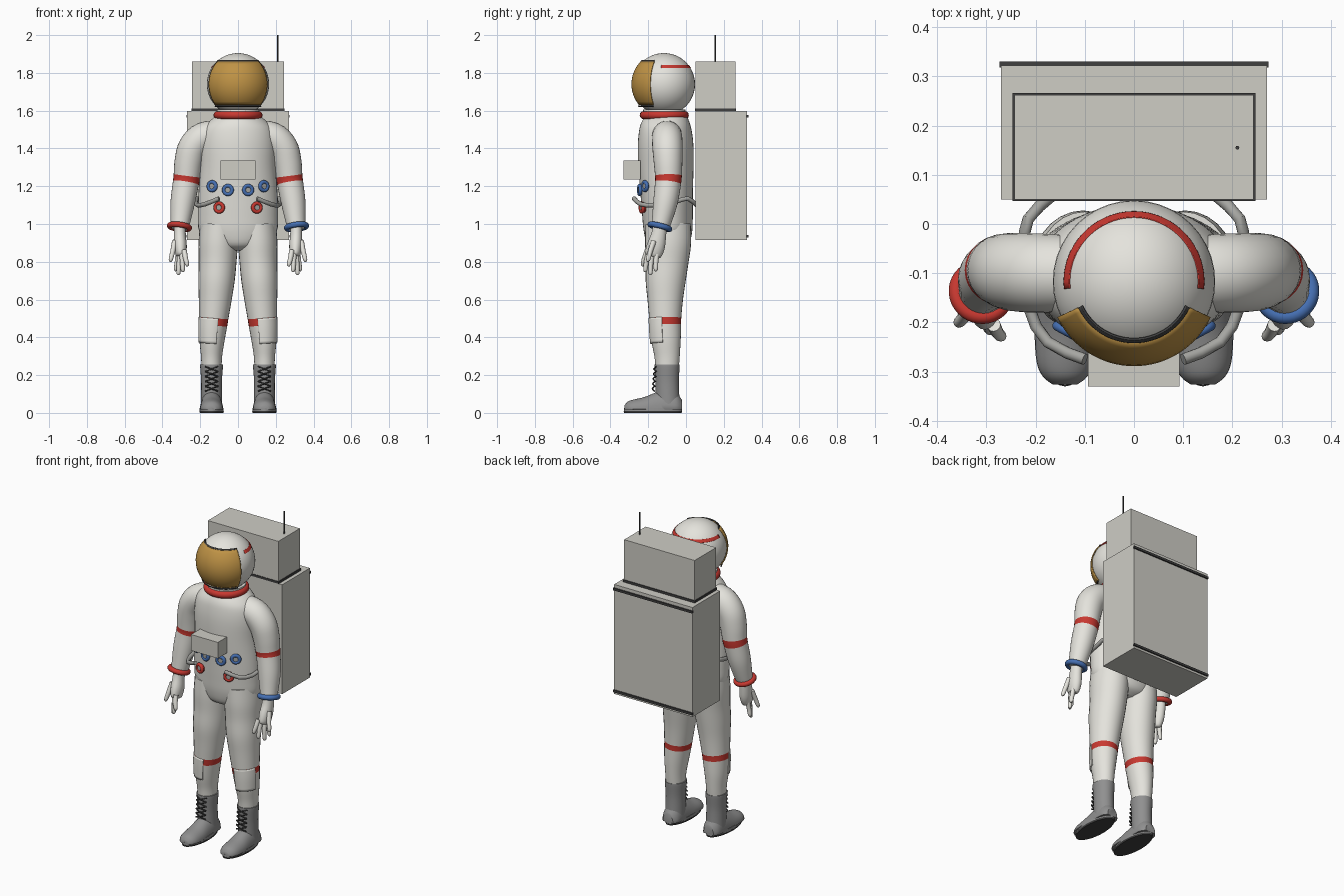
import bpy, bmesh, math
from mathutils import Vector

cube = bpy.data.objects.get("Cube")
if cube:
    bpy.data.objects.remove(cube)


def material(name, r, g, b):
    m = bpy.data.materials.new(name)
    m.use_nodes = True
    m.diffuse_color = (r, g, b, 1)
    bsdf = next(n for n in m.node_tree.nodes if n.type == 'BSDF_PRINCIPLED')
    bsdf.inputs["Base Color"].default_value = (r, g, b, 1)
    bsdf.inputs["Roughness"].default_value = 0.7
    return m


SUIT = material("suit white", .78, .77, .72)
PACK = material("pack grey white", .62, .61, .56)
RED = material("signal red", .58, .04, .03)
BLUE = material("signal blue", .06, .16, .45)
GOLD = material("visor gold", .52, .29, .06)
BOOT = material("boot grey", .28, .28, .28)
HOSE = material("hose grey", .38, .38, .36)
DARK = material("dark trim", .05, .05, .05)


def finish(bm, name, mats, angle=40):
    bmesh.ops.recalc_face_normals(bm, faces=bm.faces)
    me = bpy.data.meshes.new(name)
    bm.to_mesh(me)
    bm.free()
    for m in mats:
        me.materials.append(m)
    me.polygons.foreach_set("use_smooth", [True] * len(me.polygons))
    me.set_sharp_from_angle(angle=math.radians(angle))
    ob = bpy.data.objects.new(name, me)
    bpy.context.collection.objects.link(ob)
    return ob


def thicken(ob, t):
    mod = ob.modifiers.new("thickness", 'SOLIDIFY')
    mod.thickness = t
    return ob


def box(name, x, y, z, mat):
    bm = bmesh.new()
    bmesh.ops.create_cube(bm, size=1)
    for v in bm.verts:
        v.co = [a + (b - a) * (c + .5) for (a, b), c in zip((x, y, z), v.co)]
    return finish(bm, name, [mat], 20)


def resample(st, steps):
    """Smooth path through stations, with the segment number of each point."""
    out = []
    for i in range(len(st) - 1):
        p0, p1, p2, p3 = (st[max(0, min(len(st) - 1, i + k))] for k in (-1, 0, 1, 2))
        for s in range(steps):
            t = s / steps
            out.append((i, [.5 * (2 * b + (c - a) * t + (2 * a - 5 * b + 4 * c - d) * t * t
                                  + (3 * b - a - 3 * c + d) * t ** 3)
                            for a, b, c, d in zip(p0, p1, p2, p3)]))
    return out + [(len(st) - 1, list(st[-1]))]


def loft(name, st, mat, side=1, steps=4, n=28, arc=None, stripe=None, floor=None):
    """Elliptical sections (x, y, z, rx, ry) swept along a path."""
    pts = resample([s if len(s) == 5 else (*s, s[3]) for s in st], steps if len(st) > 2 else 1)
    pos = [Vector(p[:3]) for _, p in pts]
    bm, rings = bmesh.new(), []
    a0, a1 = arc or (0, 360)
    count = n if arc is None else n + 1
    for i, (_, p) in enumerate(pts):
        t = (pos[min(i + 1, len(pos) - 1)] - pos[max(i - 1, 0)]).normalized()
        u = Vector((1, 0, 0))
        u = (u - t * t.dot(u)).normalized()
        v = t.cross(u)
        ring = []
        for k in range(count):
            a = math.radians(a0 + (a1 - a0) * k / n)
            co = pos[i] + u * p[3] * math.cos(a) + v * p[4] * math.sin(a)
            if floor is not None:
                co.z = max(co.z, floor)
            co.x *= side
            ring.append(bm.verts.new(co))
        rings.append(ring)
    for i in range(len(rings) - 1):
        for k in range(n):
            q = (k + 1) % count
            f = bm.faces.new((rings[i][k], rings[i][q], rings[i + 1][q], rings[i + 1][k]))
            f.material_index = int(stripe is not None and pts[i][0] == stripe)
    if arc is None:
        bm.faces.new(rings[0])
        bm.faces.new(rings[-1])
    return finish(bm, name, [mat, RED] if stripe is not None else [mat])


HEAD = Vector((0, -.117, 1.74))


def dome_patch(name, r, az, lat, mat, t=.006):
    """Piece of a sphere around the head; azimuth 0 points to the front."""
    bm, rows, n, m = bmesh.new(), [], 32, 12
    for j in range(m + 1):
        b = math.radians(lat[0] + (lat[1] - lat[0]) * j / m)
        row = []
        for i in range(n + 1):
            a = math.radians(az[0] + (az[1] - az[0]) * i / n)
            row.append(bm.verts.new(HEAD + r * Vector(
                (math.sin(a) * math.cos(b), -math.cos(a) * math.cos(b), math.sin(b)))))
        rows.append(row)
    for j in range(m):
        for i in range(n):
            bm.faces.new((rows[j][i], rows[j][i + 1], rows[j + 1][i + 1], rows[j + 1][i]))
    return thicken(finish(bm, name, [mat]), t)


def ring(name, loc, axis, major, minor, mat):
    bpy.ops.mesh.primitive_torus_add(major_radius=major, minor_radius=minor, location=loc,
                                     major_segments=36, minor_segments=12,
                                     rotation=Vector(axis).to_track_quat('Z', 'Y').to_euler())
    ob = bpy.context.object
    ob.name = name
    ob.data.materials.append(mat)
    ob.data.polygons.foreach_set("use_smooth", [True] * len(ob.data.polygons))


# Helmet, visor and neck
bm = bmesh.new()
bmesh.ops.create_uvsphere(bm, u_segments=40, v_segments=24, radius=.165)
bmesh.ops.translate(bm, verts=bm.verts, vec=HEAD)
finish(bm, "helmet", [SUIT])
dome_patch("visor", .172, (-65, 65), (-40, 45), GOLD)
dome_patch("visor_top_trim", .174, (-65, 65), (44, 47), DARK)
dome_patch("visor_bottom_trim", .174, (-65, 65), (-42, -40), DARK)
dome_patch("helmet_stripe", .167, (84, 276), (31, 38), RED, .004)
ring("neck_ring", (0, -.115, 1.576), (0, 0, 1), .108, .022, RED)
loft("neck_collar", [(0, -.115, 1.57, .115), (0, -.115, 1.605, .112)], SUIT)

# Torso
loft("torso", [(0, -.095, .86, .06, .06), (0, -.095, .89, .15, .108), (0, -.095, .96, .205, .128),
               (0, -.098, 1.05, .212, .134), (0, -.102, 1.15, .21, .138), (0, -.106, 1.3, .2, .146),
               (0, -.108, 1.42, .2, .147), (0, -.11, 1.5, .185, .138),
               (0, -.112, 1.545, .15, .125), (0, -.115, 1.575, .11, .11)], SUIT, n=40)
box("chest_box", (-.093, .092), (-.33, -.24), (1.235, 1.335), PACK)


def connector(name, x, z, mat):
    c = math.sqrt(1 - (x / .21) ** 2)
    p = Vector((x, -.102 - .14 * c, z))
    d = Vector((x / .21 ** 2, -c / .14, 0)).normalized()
    ring(name + "_ring", p + d * .008, d, .022, .01, mat)
    loft(name + "_base", [(*(p - d * .02), .026), (*(p + d * .004), .026)], mat, n=20)
    loft(name + "_plug", [(*p, .014), (*(p + d * .014), .014)], HOSE, n=16)


# Backpack
box("backpack", (-.27, .27), (.05, .322), (.915, 1.597), PACK)
box("backpack_upper", (-.243, .243), (.05, .262), (1.6, 1.86), PACK)
box("upper_trim", (-.247, .247), (.047, .266), (1.597, 1.611), DARK)
for label, z in (("top", 1.57), ("bottom", .935)):
    box("backpack_trim_" + label, (-.273, .273), (.318, .33), (z - .007, z + .007), DARK)
loft("antenna", [(.21, .155, 1.85, .004), (.21, .155, 2.0, .004)], DARK, n=8)

for label, s, cuff in (("left", 1, BLUE), ("right", -1, RED)):
    # Arms
    loft(label + "_arm", [(.08, -.1, 1.475, .075), (.18, -.1, 1.46, .08), (.237, -.098, 1.405, .08),
                          (.26, -.095, 1.33, .076), (.27, -.093, 1.255, .071), (.276, -.095, 1.218, .069),
                          (.292, -.108, 1.12, .065), (.304, -.128, 1.02, .053),
                          (.31, -.14, .975, .046)], SUIT, s, stripe=4)
    ring(label + "_cuff", (s * .31, -.138, .985), (-s * .12, .24, .96), .052, .015, cuff)

    # Hands
    loft(label + "_palm", [(.308, -.137, 1.0, .03, .035), (.308, -.145, .94, .032, .04),
                           (.305, -.16, .88, .034, .048), (.303, -.175, .835, .026, .042),
                           (.303, -.178, .825, .01, .02)], SUIT, s, n=20)
    fingers = [(.285, -.205, .27, -.228, .775), (.297, -.195, .292, -.215, .745),
               (.308, -.175, .315, -.188, .73), (.315, -.15, .328, -.16, .75),
               (.335, -.17, .356, -.2, .80)]
    for i, (x, y, tx, ty, tz) in enumerate(fingers):
        top = .86 if i < 4 else .91
        loft(f"{label}_finger_{i + 1}", [(x, y, top, .014), ((x + tx) / 2, (y + ty) / 2 - .004, (top + tz) / 2, .013),
                                         (tx, ty, tz + .012, .011), (tx, ty, tz, .004)], SUIT, s, n=12)

    # Legs with stripe and knee pad
    loft(label + "_leg", [(.1, -.095, 1.0, .1, .12), (.105, -.095, .9, .104, .122), (.108, -.1, .8, .1, .113),
                          (.114, -.108, .7, .096, .106), (.121, -.11, .6, .087, .094),
                          (.129, -.11, .502, .078, .085), (.132, -.109, .465, .075, .083),
                          (.138, -.105, .38, .066, .077), (.14, -.1, .3, .056, .067),
                          (.14, -.1, .23, .053, .061)], SUIT, s, stripe=5)
    thicken(loft(label + "_knee_pad", [(.129, -.11, .502, .081, .088), (.133, -.109, .445, .079, .087),
                                       (.137, -.106, .37, .073, .084)], SUIT, s, arc=(12, 108)), .008)

    # Boots
    loft(label + "_boot_shaft", [(.14, -.1, .255, .06, .066), (.14, -.1, .24, .06, .066),
                                 (.14, -.1, .17, .055, .062), (.14, -.098, .1, .055, .062),
                                 (.14, -.095, .03, .056, .064)], BOOT, s)
    loft(label + "_boot_foot", [(.14, -.022, .02, .035, .05), (.14, -.05, .02, .054, .085),
                                (.14, -.1, .02, .058, .105), (.14, -.16, .02, .06, .088),
                                (.14, -.22, .02, .062, .064), (.14, -.28, .02, .058, .05),
                                (.14, -.31, .02, .045, .038), (.14, -.326, .02, .025, .018)],
         BOOT, s, floor=.018)
    loft(label + "_sole_edge", [(.14, -.175, .008, .064, .154), (.14, -.175, .026, .063, .153)], BOOT, s, n=36)
    loft(label + "_sole", [(.14, -.175, 0, .062, .152), (.14, -.175, .01, .065, .155)], DARK, s, n=36)
    for i in range(5):
        z, y = .115 + i * .026, -.178 + i * .002
        for a in (-1, 1):
            loft(f"{label}_lace_{i + 1}_{'inner' if a < 0 else 'outer'}",
                 [(.14 - a * .034, y + .012, z, .004), (.14, y, z + .013, .004),
                  (.14 + a * .034, y + .012, z + .026, .004)], DARK, s, steps=2, n=6)

    # Hose from pack to waist
    loft(label + "_hose", [(.17, .055, 1.1, .012), (.215, .01, 1.135, .012), (.222, -.05, 1.12, .012),
                           (.215, -.165, 1.1, .012), (.175, -.24, 1.105, .012),
                           (.1, -.275, 1.135, .012)], HOSE, s, steps=2, n=12)

    # Suit connectors
    connector(label + "_outer_connector", s * .133, 1.2, BLUE)
    connector(label + "_inner_connector", s * .052, 1.18, BLUE)
    connector(label + "_lower_connector", s * .097, 1.087, RED)
